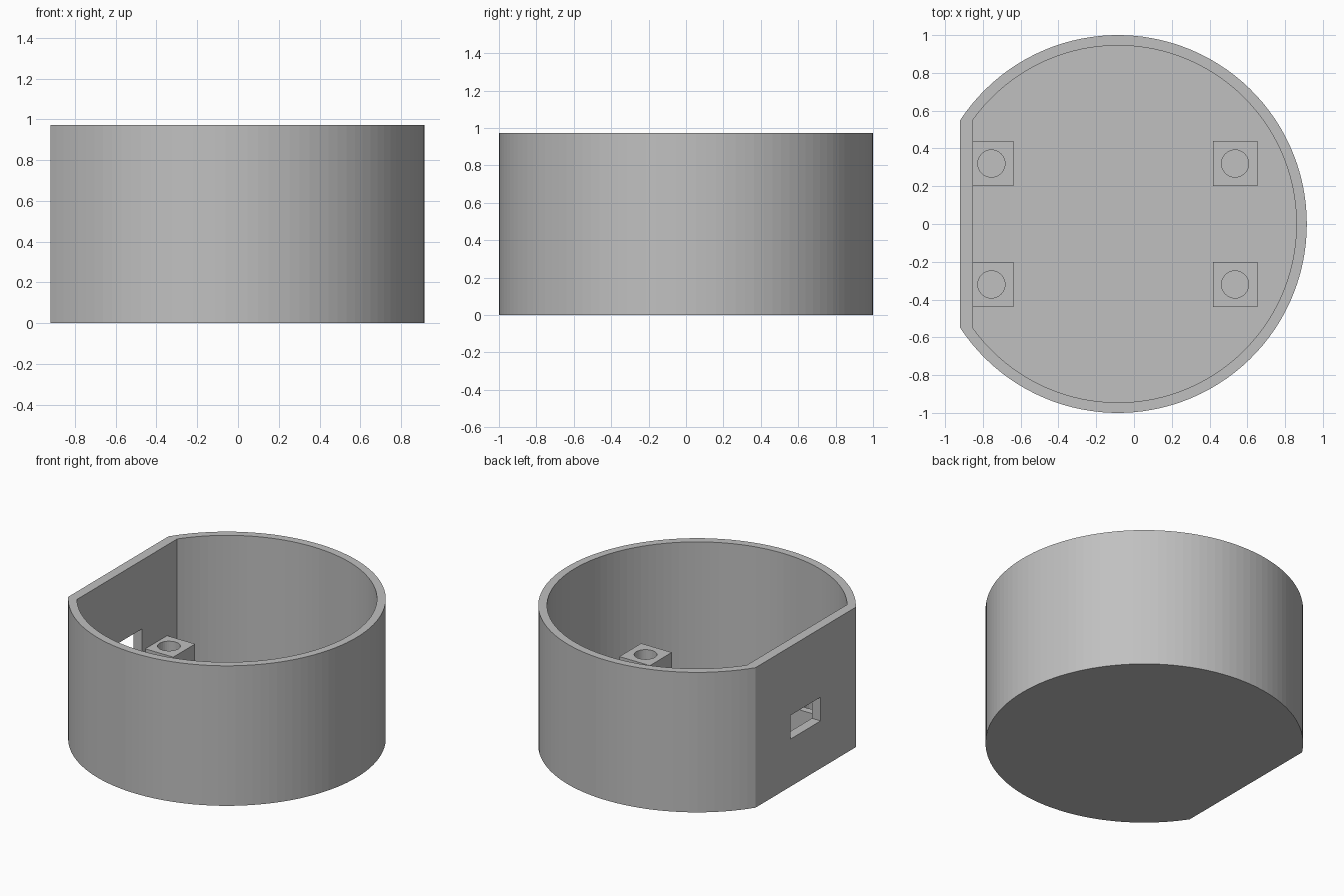
import bpy
import bmesh
from math import acos, cos, sin, pi

if "Cube" in bpy.data.objects:
    bpy.data.objects.remove(bpy.data.objects["Cube"])

CENTRE_X = -0.085
HEIGHT = 0.973
FLOOR = 0.06
POST_TOP = 0.343

grey = bpy.data.materials.new("plain grey")
grey.use_nodes = True
colour = (0.53, 0.53, 0.53, 1)
grey.diffuse_color = colour
grey.node_tree.nodes["Principled BSDF"].inputs["Base Color"].default_value = colour


def prism(name, outline, z0, z1):
    """Extrude a closed outline of (x, y) points from z0 to z1."""
    bm = bmesh.new()
    base = bm.faces.new([bm.verts.new((x, y, z0)) for x, y in outline])
    top = bmesh.ops.extrude_face_region(bm, geom=[base])["geom"]
    verts = [v for v in top if isinstance(v, bmesh.types.BMVert)]
    bmesh.ops.translate(bm, verts=verts, vec=(0, 0, z1 - z0))
    bmesh.ops.recalc_face_normals(bm, faces=bm.faces)
    mesh = bpy.data.meshes.new(name)
    bm.to_mesh(mesh)
    bm.free()
    mesh.materials.append(grey)
    obj = bpy.data.objects.new(name, mesh)
    bpy.context.collection.objects.link(obj)
    return obj


def arc(cx, cy, radius, half_angle, count):
    angles = [half_angle * (2 * i / count - 1) for i in range(count + 1)]
    return [(cx + radius * cos(a), cy + radius * sin(a)) for a in angles]


def d_shape(radius, flat_x):
    """Circle cut by a straight wall at flat_x."""
    return arc(CENTRE_X, 0, radius, acos((flat_x - CENTRE_X) / radius), 96)


def rectangle(cx, cy, width, depth):
    w, d = width / 2, depth / 2
    return [(cx - w, cy - d), (cx + w, cy - d), (cx + w, cy + d), (cx - w, cy + d)]


def cut(target, cutter):
    """Subtract the cutter, then discard it."""
    cutter.hide_render = True
    mod = target.modifiers.new("cut", "BOOLEAN")
    mod.operation = "DIFFERENCE"
    mod.solver = "EXACT"
    mod.object = cutter
    bpy.context.view_layer.objects.active = target
    bpy.ops.object.modifier_apply(modifier=mod.name)
    bpy.data.objects.remove(cutter)


# Open cup with one flat wall and a window through that wall
shell = prism("shell", d_shape(1, -0.92), 0, HEIGHT)
cut(shell, prism("hollow", d_shape(0.945, -0.853), FLOOR, HEIGHT + 0.1))
cut(shell, prism("window_cutter", rectangle(-0.9, 0, 0.2, 0.33), 0.33, 0.495))

# Four mounting posts with screw holes
for end, x in (("flat_side", -0.755), ("round_side", 0.535)):
    for side, y in (("front", -0.32), ("back", 0.32)):
        post = prism(f"post_{end}_{side}", rectangle(x, y, 0.235, 0.24),
                     FLOOR - 0.02, POST_TOP)
        hole = arc(x, y, 0.072, pi, 32)[:-1]
        cut(post, prism("screw_hole", hole, FLOOR, POST_TOP + 0.1))
